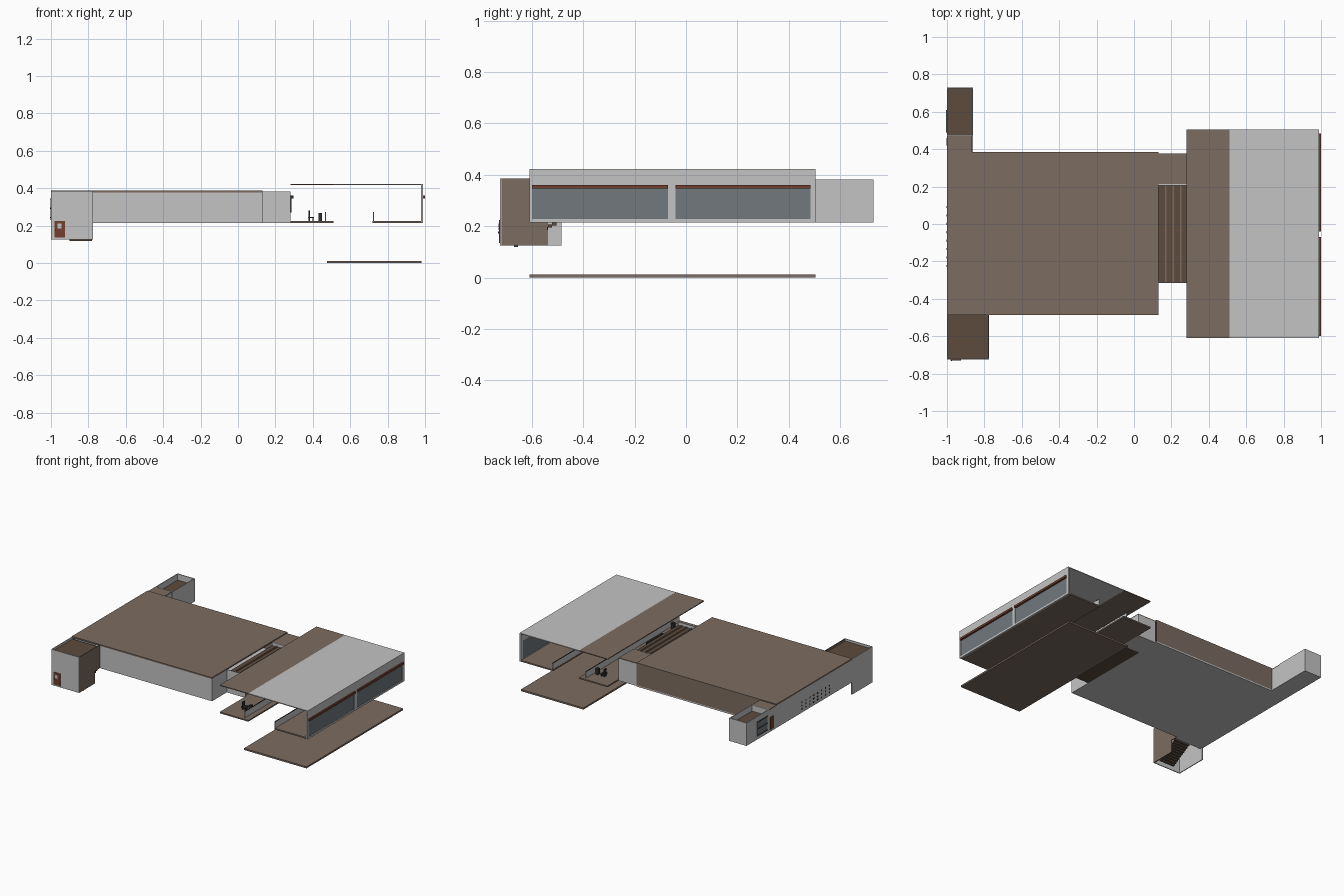
import bpy, bmesh

if "Cube" in bpy.data.objects:
    bpy.data.objects.remove(bpy.data.objects["Cube"])

def material(name, rgb):
    m = bpy.data.materials.new(name)
    m.diffuse_color = (*rgb, 1)
    m.use_nodes = True
    m.node_tree.nodes["Principled BSDF"].inputs["Base Color"].default_value = m.diffuse_color
    return m

GREY = material("light grey", (.55, .55, .55))
BROWN = material("taupe brown", (.20, .15, .118))
DARK = material("dark brown", (.107, .07, .045))
RED = material("red brown", (.17, .05, .03))
GLASS = material("slate glass", (.165, .19, .205))
BLACK = material("charcoal", (.03, .028, .027))

def boxes(name, mat, specs):
    """One object made of boxes, each given as x0, x1, y0, y1, z0, z1."""
    bm = bmesh.new()
    for x0, x1, y0, y1, z0, z1 in specs:
        vs = bmesh.ops.create_cube(bm, size=1)["verts"]
        for v in vs:
            v.co = ((x0 + x1) / 2 + v.co.x * (x1 - x0),
                    (y0 + y1) / 2 + v.co.y * (y1 - y0),
                    (z0 + z1) / 2 + v.co.z * (z1 - z0))
    me = bpy.data.meshes.new(name)
    bm.to_mesh(me)
    bm.free()
    me.materials.append(mat)
    ob = bpy.data.objects.new(name, me)
    bpy.context.collection.objects.link(ob)
    return ob

T = .006                     # wall thickness
F0, F1 = .215, .225          # main floor level
TOP = .382                   # top of hall walls

# Main hall
boxes("hall_floor", GREY, [(-1, .13, -.485, .385, F0, F1)])
boxes("hall_roof", BROWN, [(-1, .13, -.487, .385, TOP - .004, .388)])
boxes("hall_front_wall", GREY, [(-.775, .13, -.485, -.485 + T, F1, TOP - .004)])
boxes("hall_back_wall", BROWN, [(-.865, .13, .385 - T, .385, F1, TOP - .004)])
boxes("hall_left_wall", GREY, [(-1, -1 + T, -.485, .385, F1, TOP - .004)])
boxes("hall_right_wall", GREY, [(.13 - T, .13, -.485, -.31, F1, TOP - .004)])
bars = []
for row in range(3):
    for i in range(8):
        y = -.23 + i * .045
        bars.append((-1.002, -.99, y, y + .012, .235 + row * .025, .245 + row * .025))
boxes("left_wall_vents", BLACK, bars)

# Front stair house, open below, with steps going down from the hall
boxes("stair_house_front_wall", GREY, [(-1, -.775, -.725, -.725 + T, .125, .385)])
boxes("stair_house_left_wall", GREY, [(-1, -1 + T, -.719, -.485, .125, .385)])
boxes("stair_house_right_wall", BROWN, [(-.775 - T, -.775, -.719, -.485, F0, .385),
                                        (-.775 - T, -.775, -.719, -.54, .125, F0)])
boxes("stair_house_roof", DARK, [(-1 + T, -.775 - T, -.719, -.487, .362, .37)])
N = 10
boxes("stairs", DARK, [(-.90, -.775 - T, -.505 - (i + 1) * .0165, -.505 - i * .0165,
                        F1 - (i + 1) * .0095 - .012, F1 - (i + 1) * .0095) for i in range(N)])
boxes("stair_landing", GREY, [(-1 + T, -.775 - T, -.505, -.485, F0, F1)])

# Street door with frame, small window and handle
boxes("street_door", RED, [(-.98, -.925, -.729, -.725, .135, .225)])
boxes("street_door_window", GREY, [(-.965, -.945, -.731, -.729, .185, .21)])
boxes("street_door_handle", BLACK, [(-.978, -.972, -.732, -.729, .172, .18)])

# Back annex with sunken roof and narrow neck
boxes("annex_floor", GREY, [(-1, -.86, .385, .73, F0, F1)])
boxes("annex_walls", GREY, [(-1, -.86, .73 - T, .73, F1, .382),
                            (-.86 - T, -.86, .47, .724, F1, .382),
                            (-1, -1 + T, .47, .724, F1, .382),
                            (-.994, -.866, .47, .47 + T, .335, .382)])
boxes("annex_roof", DARK, [(-.994, -.866, .476, .724, .33, .337)])
boxes("neck_walls", GREY, [(-.865 - T, -.865, .385, .47, F1, TOP - .007),
                           (-1, -1 + T, .385, .47, F1, TOP - .007)])
boxes("neck_roof", BROWN, [(-1, -.865, .385, .47, TOP - .007, TOP)])
boxes("annex_window", GLASS, [(-1.003, -1, .49, .61, .24, .345)])
boxes("annex_window_bars", BLACK, [(-1.005, -1.003, .49, .61, z, z + .006) for z in (.24, .29, .339)])
boxes("annex_side_door", RED, [(-1.003, -1, .42, .46, .23, .32)])

# Connector between the hall and the station platform
boxes("connector_floor", DARK, [(.13, .28, -.31, .21, F0, F1)])
boxes("connector_side_floor", GREY, [(.13, .28, .21, .378, F0, F1)])
boxes("connector_walls", GREY, [(.13, .28, -.315, -.31, F0, .382),
                                (.13, .28, .372, .378, F1, .376),
                                (.13, .28, .207, .213, F1, .382),
                                (.274, .28, .213, .372, F1, .376)])
boxes("connector_roof", DARK, [(.13, .28, -.31, .207, .352, .358)])
boxes("connector_roof_beams", BROWN, [(x, x + .008, -.31, .207, .358, .364) for x in (.165, .205, .245)])
boxes("connector_side_roof", BROWN, [(.13, .28, .213, .378, .376, .382)])
boxes("platform_sign", BLACK, [(.281, .296, -.14, .04, .345, .362), (.281, .287, -.14, -.13, .27, .345),
                               (.281, .287, .03, .04, .27, .345)])

# Station canopy, platform, gallery and lower track bed
Y0, Y1 = -.61, .505
boxes("canopy_brown_roof", BROWN, [(.28, .51, Y0, Y1, .416, .422)])
boxes("canopy_grey_roof", GREY, [(.51, .99, Y0, Y1, .416, .422)])
boxes("platform_floor", BROWN, [(.28, .51, Y0, Y1, F0, F1)])
boxes("gallery_floor", BROWN, [(.72, .98, Y0, Y1, F0, F1)])
boxes("track_bed", BROWN, [(.475, .98, Y0, Y1, 0, .012)])
boxes("railings", GREY, [(.466, .470, Y0 + .02, Y1 - .02, F1, .27),
                         (.722, .726, Y0, Y1, F1, .27)])
boxes("railing_caps", BLACK, [(.465, .471, Y0 + .02, Y1 - .02, .27, .273),
                              (.721, .727, Y0, Y1, .27, .273)])

# Right wall: piers and header around two long windows
WINS = [(-.6, -.07), (-.04, .485)]
boxes("right_wall", GREY, [(.978, .99, Y0, Y1, .36, .416), (.978, .99, Y0, -.6, F0, .36),
                           (.978, .99, -.07, -.04, F0, .36), (.978, .99, .485, Y1, F0, .36),
                           (.978, .99, -.6, -.07, F0, .228), (.978, .99, -.04, .485, F0, .228)])
boxes("window_panes", GLASS, [(.981, .986, a, b, .228, .36) for a, b in WINS])
boxes("window_shutters", RED, [(.986, 1, a, b, .346, .361) for a, b in WINS])

# Benches and bins near both platform ends
items = []
for y in (-.48, .39):
    items += [(.375, .405, y - .02, y + .02, .24, .247), (.378, .384, y - .015, y + .015, F1, .28),
              (.398, .403, y - .015, y + .015, F1, .24), (.43, .45, y - .012, y + .012, F1, .268)]
boxes("benches_and_bins", BLACK, items)
